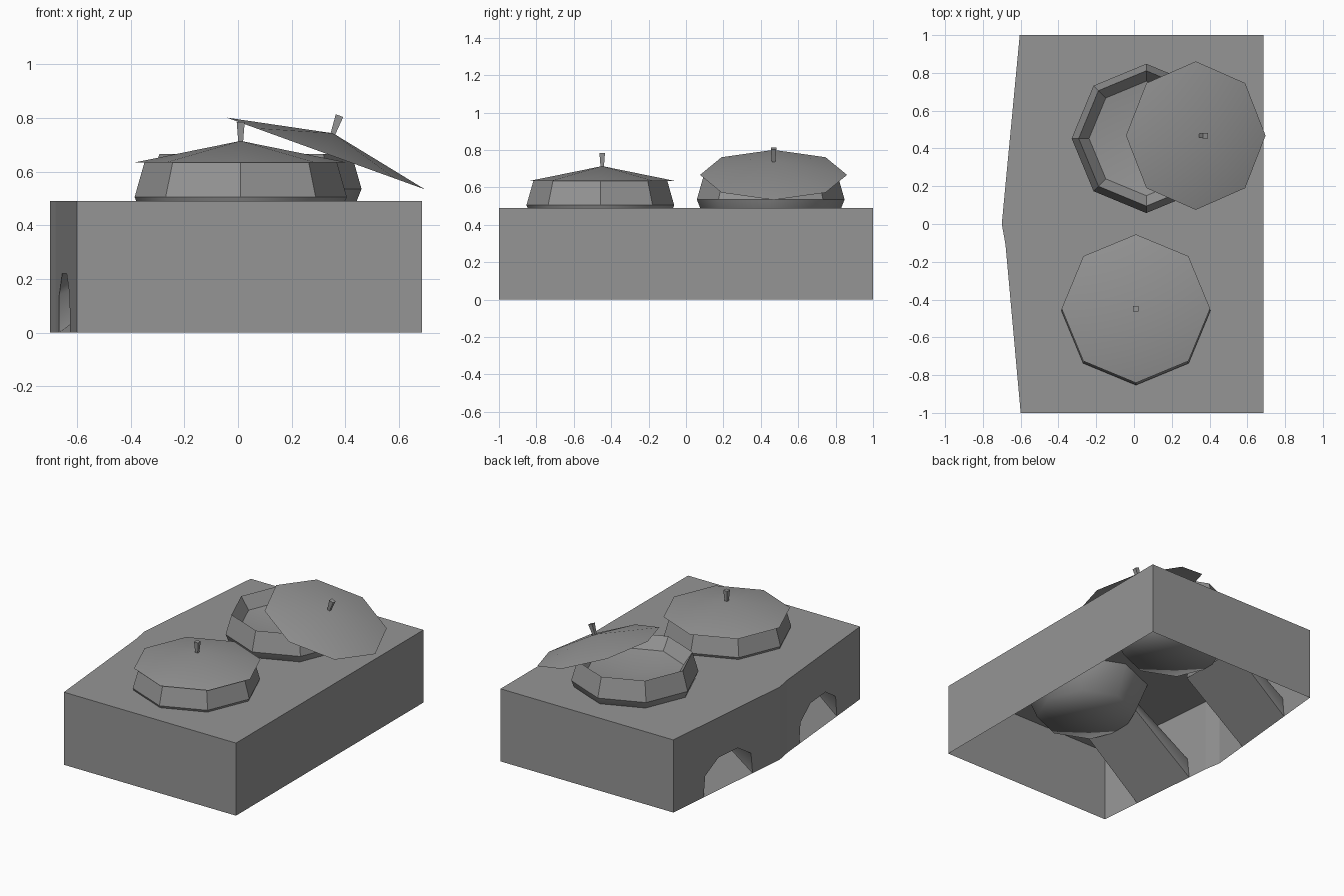
import bpy, bmesh, math
from mathutils import Matrix

if "Cube" in bpy.data.objects:
    bpy.data.objects.remove(bpy.data.objects["Cube"])

# One stone-grey material
grey = bpy.data.materials.new("stone grey")
grey.use_nodes = True
COL = (0.3, 0.3, 0.3, 1)
grey.diffuse_color = COL
grey.node_tree.nodes["Principled BSDF"].inputs["Base Color"].default_value = COL


def finish(name, bm, smooth=None):
    mesh = bpy.data.meshes.new(name)
    bm.to_mesh(mesh)
    bm.free()
    obj = bpy.data.objects.new(name, mesh)
    bpy.context.collection.objects.link(obj)
    mesh.materials.append(grey)
    if smooth:
        bpy.ops.object.select_all(action="DESELECT")
        obj.select_set(True)
        bpy.context.view_layer.objects.active = obj
        bpy.ops.object.shade_smooth_by_angle(angle=math.radians(smooth))
    return obj


def face(bm, points):
    return bm.faces.new([bm.verts.new(p) for p in points])


def lathe(bm, profile, sides=8):
    """Revolve (radius, height) points; radius zero becomes a tip."""
    rings = []
    for r, z in profile:
        n = sides if r else 1
        rings.append([bm.verts.new((r * math.cos(i * math.tau / sides),
                                    r * math.sin(i * math.tau / sides), z)) for i in range(n)])
    for a, b in zip(rings, rings[1:]):
        for i in range(sides):
            j = (i + 1) % sides
            loop = [a[i % len(a)], a[j % len(a)], b[j % len(b)], b[i % len(b)]]
            bm.faces.new(list(dict.fromkeys(loop)))


# Stove body: open underneath, bowed fire side with two arched openings
TOP, RIGHT, KINK = 0.49, 0.685, -0.11
ARCH_Y = 0.485
ARCH = [(-0.23, 0), (-0.215, 0.14), (-0.09, 0.22), (0.09, 0.22), (0.215, 0.14), (0.23, 0)]


def wall_x(y):
    if y >= 0:
        return -0.7 + 0.095 * y
    return min(-0.7 - 0.18 * y, -0.69 - 0.09 * y)


bm = bmesh.new()
outline = [(wall_x(-1), -1), (RIGHT, -1), (RIGHT, 1)]
outline += [(wall_x(y), y) for y in (1, 0, KINK)]
face(bm, [(x, y, TOP) for x, y in outline])
for (x0, y0), (x1, y1) in zip(outline[:3], outline[1:4]):
    face(bm, [(x0, y0, 0), (x1, y1, 0), (x1, y1, TOP), (x0, y0, TOP)])
for y0, y1, centre in ((-1, KINK, -ARCH_Y), (KINK, 0, None), (0, 1, ARCH_Y)):
    # Wall panels, cut around the arches
    yz = [(y0, 0)]
    if centre:
        yz += [(y + centre, z) for y, z in ARCH]
    yz += [(y1, 0), (y1, TOP), (y0, TOP)]
    face(bm, [(wall_x(y), y, z) for y, z in reversed(yz)])
bmesh.ops.remove_doubles(bm, verts=bm.verts, dist=0.0005)
finish("stove_body", bm)

# Fire channels sloping up from each arch to the bowl above
for centre, name in ((-ARCH_Y, "front_fire_channel"), (ARCH_Y, "rear_fire_channel")):
    bm = bmesh.new()
    near, far = [], []
    for y, z in ARCH:
        y += centre
        near.append(bm.verts.new((wall_x(y), y, z)))
        far.append(bm.verts.new((-0.22, y, 0.33 + z * 0.6)))
    for i in range(len(ARCH)):
        j = (i + 1) % len(ARCH)
        bm.faces.new((near[i], near[j], far[j], far[i]))
    finish(name, bm, 75)

# Pots: flat-sided octagonal wall and lip, rounded base, shallow dished floor
POT_PARTS = (
    ("wall", [(0.395, 0.505), (0.358, 0.635), (0.303, 0.555)], None),
    ("base", [(0, 0.285), (0.31, 0.295), (0.395, 0.505)], 75),
    ("floor", [(0.303, 0.555), (0, 0.51)], 30),
)
for pot, place in (("front_pot", (0.01, -0.458, 0)), ("rear_pot", (0.065, 0.453, 0.03))):
    for part, profile, smooth in POT_PARTS:
        bm = bmesh.new()
        lathe(bm, profile)
        finish(f"{pot}_{part}", bm, smooth).matrix_world = Matrix.Translation(place)

# Lids: shallow cones with a flared square knob; the rear one is slid aside
LIDS = (("front", (0.01, -0.448, 0.634), 0), ("rear", (0.327, 0.468, 0.667), 19.9))
for name, place, tilt in LIDS:
    pose = Matrix.Translation(place) @ Matrix.Rotation(math.radians(tilt), 4, "Y")
    bm = bmesh.new()
    lathe(bm, [(0.393, 0), (0, 0.08)])
    finish(name + "_lid", bm, 30).matrix_world = pose
    bm = bmesh.new()
    lathe(bm, [(0, 0.07), (0.012, 0.07), (0.021, 0.15), (0, 0.15)], 4)
    turn = Matrix.Rotation(math.pi / 4, 4, "Z")
    finish(name + "_lid_knob", bm).matrix_world = pose @ turn
